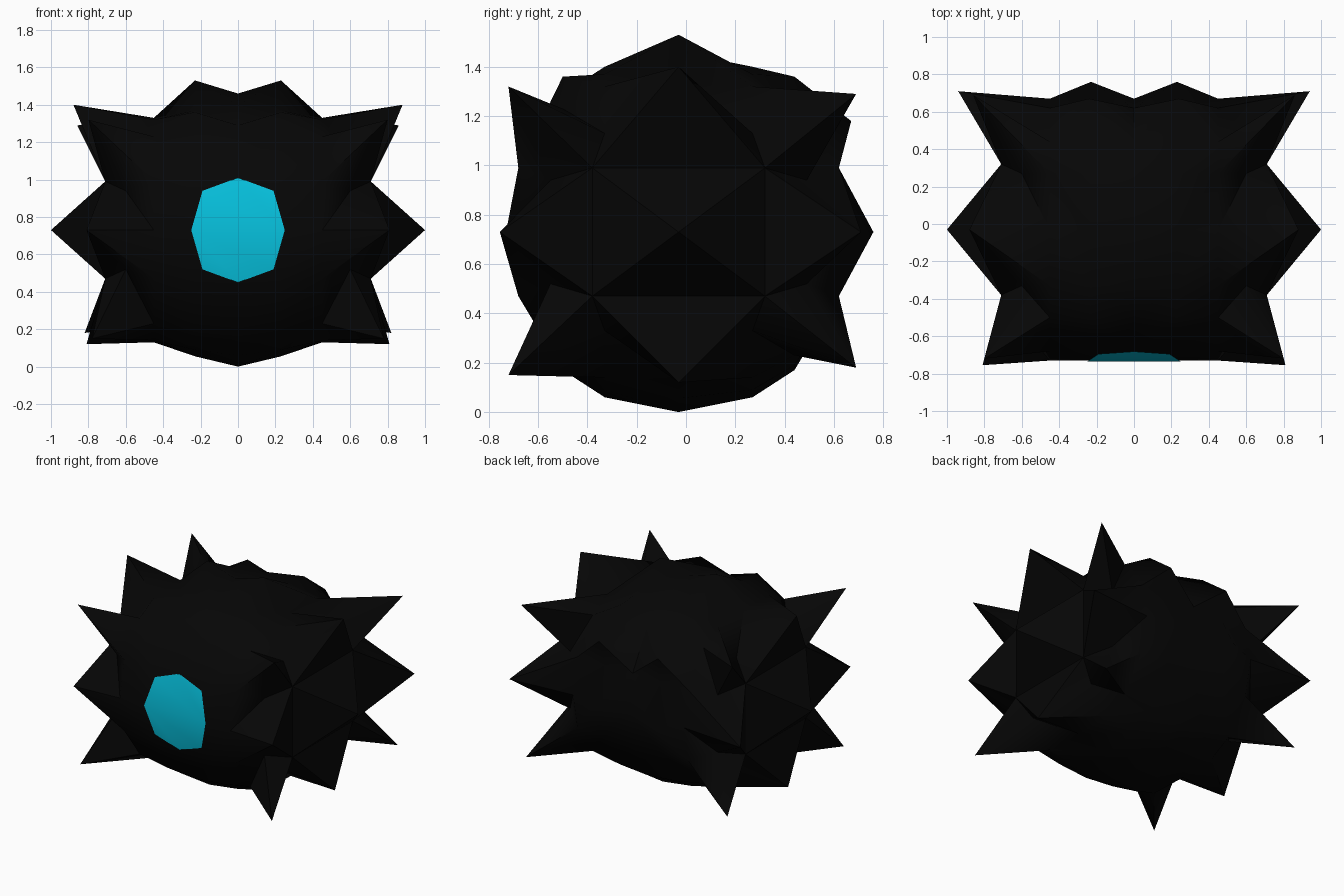
import bpy, bmesh
from mathutils import Vector

cube = bpy.data.objects.get("Cube")
if cube:
    bpy.data.objects.remove(cube)

CENTRE = Vector((0, -0.03, 0.73))


def material(name, colour):
    m = bpy.data.materials.new(name)
    m.use_nodes = True
    m.diffuse_color = (*colour, 1)
    bsdf = m.node_tree.nodes["Principled BSDF"]
    bsdf.inputs["Base Color"].default_value = (*colour, 1)
    bsdf.inputs["Roughness"].default_value = 0.8
    return m


def finish(bm, name, mat, angle):
    bmesh.ops.recalc_face_normals(bm, faces=bm.faces)
    mesh = bpy.data.meshes.new(name)
    bm.to_mesh(mesh)
    bm.free()
    mesh.materials.append(mat)
    ob = bpy.data.objects.new(name, mesh)
    ob.location = CENTRE
    bpy.context.collection.objects.link(ob)
    bpy.ops.object.select_all(action="DESELECT")
    ob.select_set(True)
    bpy.context.view_layer.objects.active = ob
    bpy.ops.object.shade_smooth_by_angle(angle=angle)
    return ob


def ring_points(x, quarter):
    """Mirror a quarter section (top to back) into a closed 16-point loop."""
    half = quarter + [(y, -z) for y, z in reversed(quarter[:-1])]
    loop = half + [(-y, z) for y, z in reversed(half[1:-1])]
    return [Vector((x, y, z)) for y, z in loop]


def fan(bm, base, tip):
    """Spike: triangles from a closed base loop to one tip."""
    t = bm.verts.new(tip)
    for a, b in zip(base, base[1:] + base[:1]):
        bm.faces.new((a, b, t))


black = material("soft black", (0.0018, 0.0018, 0.0018))
cyan = material("bright cyan", (0.002, 0.55, 0.75))

# Body sections: middle, outer and the ring of hollows between the side spikes
middle = [(0, 0.73), (0.30, 0.67), (0.47, 0.56), (0.65, 0.26), (0.70, 0)]
outer = [(0, 0.60), (0.30, 0.59), (0.47, 0.50), (0.65, 0.26), (0.70, 0)]
inner = [(0, 0.40), (0.30, 0.40), (0.42, 0.31), (0.52, 0.21), (0.52, 0)]
half_way = [((a + c) / 2, (b + d) / 2 + 0.01 * (b > 0.4))
            for (a, b), (c, d) in zip(middle, outer)]

# Eight spikes around each side, from back top round to top
SIDE_TIPS = [(0.86, 0.72, 0.56), (0.94, 0.74, 0), (0.82, 0.72, -0.55),
             (0.81, 0, -0.61), (0.78, -0.69, -0.58), (0.81, -0.725, 0),
             (0.80, -0.69, 0.59), (0.88, 0, 0.67)]

bm = bmesh.new()
mid_ring = [bm.verts.new(p) for p in ring_points(0, middle)]
for s in (1, -1):
    between = ring_points(s * 0.23, half_way)
    # Top and back spikes, and low bumps on the upper shoulders
    between[0].z = 0.80
    between[4].y = 0.79
    for i in (2, 14):
        between[i].z = 0.63
    rim = ring_points(s * 0.45, outer)
    rings = [mid_ring] + [[bm.verts.new(p) for p in pts] for pts in (between, rim)]
    for r0, r1 in zip(rings, rings[1:]):
        for i in range(16):
            j = (i + 1) % 16
            if i != 2:
                bm.faces.new((r0[i], r0[j], r1[j], r1[i]))
    # Back shoulder bump fills the remaining gap
    shoulder = [r[2] for r in rings] + [r[3] for r in reversed(rings)]
    fan(bm, shoulder, (s * 0.24, 0.70, 0.45))
    # Side spikes meet at shallow hollows around the long central spike
    edge = rings[-1]
    hollow = [bm.verts.new(p) for p in ring_points(s * 0.6, inner)[1::2]]
    core = [bm.verts.new((s * 0.71, y * 0.35, z * 0.26))
            for y, z in ((1, 1), (1, -1), (-1, -1), (-1, 1))]
    for k, tip in enumerate(SIDE_TIPS):
        a, b, c = (edge[(2 * k + n) % 16] for n in (1, 2, 3))
        h0, h1 = hollow[k], hollow[(k + 1) % 8]
        crown = [core[(k + 1) // 2 % 4]]
        if k % 2:
            crown.append(core[k // 2])
        fan(bm, [a, b, h1] + crown + [h0], (s * tip[0], tip[1], tip[2]))
        bm.faces.new((b, c, h1))
    fan(bm, core, (s, 0, 0))
finish(bm, "spiky_body", black, 0.9)

# Eye plate lying along the front, bent across its middle
bm = bmesh.new()
outline = [(-0.25, 0), (-0.19, 0.21), (0, 0.28), (0.19, 0.21), (0.25, 0)]
arc = [(x, -0.705 + 0.19 * z, z) for x, z in outline]
upper = [bm.verts.new(p) for p in arc]
lower = [upper[0]] + [bm.verts.new((x, y, -z)) for x, y, z in arc[1:-1]] + [upper[-1]]
bm.faces.new(upper)
bm.faces.new(lower[::-1])
eye = finish(bm, "eye", cyan, 0.6)
if eye.data.polygons[0].normal.y > 0:
    eye.data.flip_normals()
